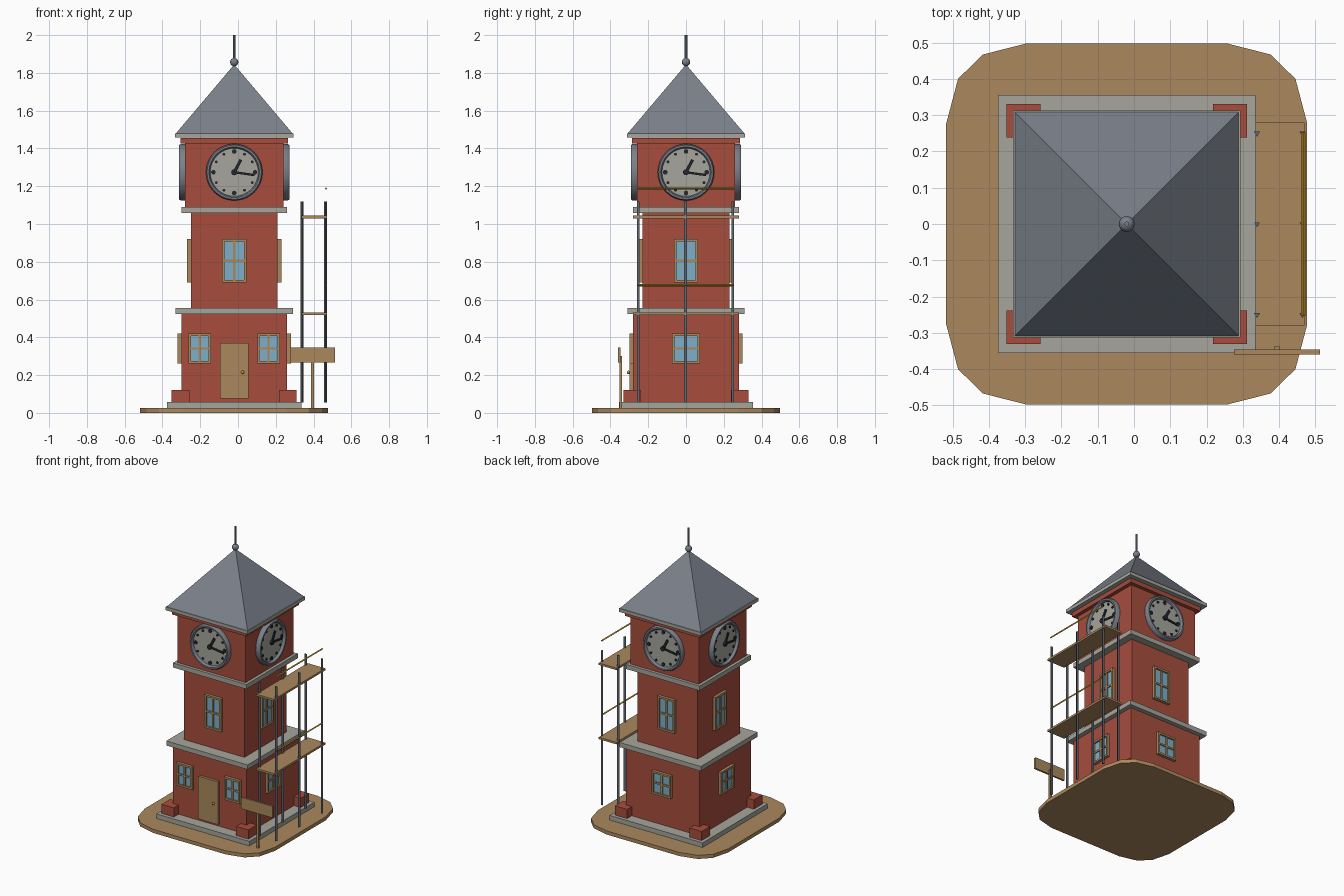
import bpy, bmesh, math
from mathutils import Matrix, Vector

if "Cube" in bpy.data.objects:
    bpy.data.objects.remove(bpy.data.objects["Cube"])

CX = -0.02  # tower axis


def mat(name, r, g, b):
    m = bpy.data.materials.new(name)
    m.diffuse_color = (r, g, b, 1)
    m.use_nodes = True
    m.node_tree.nodes["Principled BSDF"].inputs["Base Color"].default_value = m.diffuse_color
    return m


BRICK = mat("red brick", 0.39, 0.075, 0.048)
STONE = mat("pale stone", 0.38, 0.38, 0.34)
SLATE = mat("slate grey", 0.195, 0.215, 0.255)
WOOD = mat("tan wood", 0.41, 0.25, 0.11)
GLASS = mat("blue glass", 0.21, 0.43, 0.57)
DARK = mat("dark iron", 0.018, 0.02, 0.026)
STEEL = mat("steel pole", 0.12, 0.135, 0.16)
YELLOW = mat("yellow rail", 0.5, 0.29, 0.015)


def finish(bm, name, material, smooth=False):
    bmesh.ops.recalc_face_normals(bm, faces=bm.faces)
    me = bpy.data.meshes.new(name)
    bm.to_mesh(me)
    bm.free()
    me.materials.append(material)
    ob = bpy.data.objects.new(name, me)
    bpy.context.collection.objects.link(ob)
    if smooth:
        bpy.context.view_layer.objects.active = ob
        ob.select_set(True)
        bpy.ops.object.shade_smooth_by_angle(angle=math.radians(40))
        ob.select_set(False)
    return ob


def add_box(bm, x0, x1, y0, y1, z0, z1, m=Matrix()):
    c = Matrix.Translation(((x0 + x1) / 2, (y0 + y1) / 2, (z0 + z1) / 2))
    s = Matrix.Diagonal((x1 - x0, y1 - y0, z1 - z0, 1))
    bmesh.ops.create_cube(bm, size=1, matrix=m @ c @ s)


def add_rod(bm, a, b, r, n, m=Matrix(), r2=None):
    a, b = Vector(a), Vector(b)
    rot = (b - a).to_track_quat('Z', 'Y').to_matrix().to_4x4()
    bmesh.ops.create_cone(bm, cap_ends=True, segments=n, radius1=r, radius2=r if r2 is None else r2,
                          depth=(b - a).length, matrix=m @ Matrix.Translation((a + b) / 2) @ rot)


def box(name, material, *dims):
    bm = bmesh.new()
    add_box(bm, *dims)
    return finish(bm, name, material)


def storey(name, material, h, z0, z1):
    return box(name, material, CX - h, CX + h, -h, h, z0, z1)


def side(k):
    # frame of one tower wall: x along wall, -y outwards
    return Matrix.Translation((CX, 0, 0)) @ Matrix.Rotation(k * math.pi / 2, 4, 'Z')


SIDES = ("front", "right", "back", "left")

# ground slab with rounded corners
quarter = [(0.4975, 0.277), (0.465, 0.40), (0.397, 0.467), (0.277, 0.4975)]
outline = []
for sx, sy in ((1, 1), (-1, 1), (-1, -1), (1, -1)):
    pts = [(sx * x, sy * y) for x, y in quarter]
    outline += pts if sx * sy > 0 else pts[::-1]
bm = bmesh.new()
f = bm.faces.new([bm.verts.new((CX + x, y, 0)) for x, y in outline])
ext = bmesh.ops.extrude_face_region(bm, geom=[f])
bmesh.ops.translate(bm, vec=(0, 0, 0.025), verts=[v for v in ext["geom"] if isinstance(v, bmesh.types.BMVert)])
finish(bm, "ground_slab", WOOD)

# tower body
storey("plinth", STONE, 0.355, 0.025, 0.057)
storey("lower_storey", BRICK, 0.28, 0.055, 0.525)
storey("lower_cornice", STONE, 0.31, 0.523, 0.555)
storey("middle_storey", BRICK, 0.23, 0.553, 1.06)
storey("middle_cornice", STONE, 0.28, 1.058, 1.09)
storey("upper_storey", BRICK, 0.26, 1.088, 1.45)
storey("brick_collar", BRICK, 0.285, 1.425, 1.455)
storey("eaves", STONE, 0.313, 1.457, 1.48)

# corner blocks
bm = bmesh.new()
for k in range(4):
    add_box(bm, 0.238, 0.331, -0.331, -0.238, 0.057, 0.12, side(k))
finish(bm, "corner_blocks", BRICK)

# pyramid roof and finial
bm = bmesh.new()
bmesh.ops.create_cone(bm, cap_ends=True, segments=4, radius1=0.309 * math.sqrt(2), radius2=0, depth=0.365,
                      matrix=Matrix.Translation((CX, 0, 1.4795 + 0.1825)) @ Matrix.Rotation(math.pi / 4, 4, 'Z'))
finish(bm, "roof", SLATE)
bm = bmesh.new()
bmesh.ops.create_uvsphere(bm, u_segments=12, v_segments=8, radius=0.022, matrix=Matrix.Translation((CX, 0, 1.857)))
finish(bm, "finial_ball", SLATE, True)
bm = bmesh.new()
add_rod(bm, (CX, 0, 1.85), (CX, 0, 2.0), 0.007, 8)
finish(bm, "finial_rod", SLATE, True)


def window(name, k, u, wall, w, z0, z1):
    m, t, b = side(k), 0.013, 0.006
    x0, x1, zc = u - w / 2, u + w / 2, (z0 + z1) / 2
    bm = bmesh.new()
    add_box(bm, x0 + t / 2, x1 - t / 2, -wall - 0.009, -wall, z0 + t / 2, z1 - t / 2, m)
    finish(bm, name + "_glass", GLASS)
    bm = bmesh.new()
    o = -wall - 0.02
    for a, c in ((x0, x0 + t), (x1 - t, x1)):
        add_box(bm, a, c, o, -wall, z0, z1, m)
    for a, c in ((z0, z0 + t), (z1 - t, z1)):
        add_box(bm, x0 + t, x1 - t, o, -wall, a, c, m)
    add_box(bm, u - b, u + b, o + 0.004, -wall, z0 + t, z1 - t, m)
    add_box(bm, x0 + t, x1 - t, o + 0.004, -wall, zc - b, zc + b, m)
    finish(bm, name + "_frame", WOOD)


# windows
for s in (-1, 1):
    window("front_lower_window_" + ("left" if s < 0 else "right"), 0, s * 0.182, 0.28, 0.12, 0.262, 0.42)
for k in range(4):
    if k:
        window(SIDES[k] + "_lower_window", k, 0, 0.28, 0.146, 0.262, 0.42)
    window(SIDES[k] + "_middle_window", k, 0, 0.23, 0.128, 0.69, 0.92)

# door and knob
box("door", WOOD, CX - 0.075, CX + 0.075, -0.298, -0.28, 0.075, 0.37)
bm = bmesh.new()
bmesh.ops.create_uvsphere(bm, u_segments=10, v_segments=6, radius=0.009,
                          matrix=Matrix.Translation((0.025, -0.304, 0.215)))
finish(bm, "door_knob", YELLOW, True)

# clocks on all four walls
ZC = 1.274
for k in range(4):
    m = side(k) @ Matrix.Translation((0, 0, ZC))
    bm = bmesh.new()
    add_rod(bm, (0, -0.255, 0), (0, -0.274, 0), 0.135, 32, m)
    finish(bm, SIDES[k] + "_clock_face", STONE, True)
    # rounded rim spun around the clock axis
    bm = bmesh.new()
    prof = [(0.15, -0.258), (0.15, -0.283), (0.144, -0.292), (0.134, -0.292), (0.127, -0.283), (0.127, -0.258)]
    rings = []
    for i in range(32):
        a = i * math.tau / 32
        rings.append([bm.verts.new(m @ Vector((r * math.cos(a), y, r * math.sin(a)))) for r, y in prof])
    for i in range(32):
        p, q = rings[i], rings[(i + 1) % 32]
        for j in range(6):
            n = (j + 1) % 6
            bm.faces.new((p[j], p[n], q[n], q[j]))
    finish(bm, SIDES[k] + "_clock_rim", SLATE, True)
    # hour dots, hub and hands
    bm = bmesh.new()
    for h in range(12):
        a = h * math.tau / 12
        x, z = 0.11 * math.sin(a), 0.11 * math.cos(a)
        add_rod(bm, (x, -0.27, z), (x, -0.28, z), 0.0125 if h % 3 == 0 else 0.008, 10, m)
    add_rod(bm, (0, -0.27, 0), (0, -0.288, 0), 0.016, 12, m)
    for deg, length, w in ((28, 0.075, 0.008), (98, 0.108, 0.006)):
        hm = m @ Matrix.Rotation(math.radians(deg), 4, 'Y')
        add_box(bm, -w, w, -0.283, -0.276, -0.01, length, hm)
    finish(bm, SIDES[k] + "_clock_hands", DARK)

# scaffold: three-sided poles, plank decks, rails
bm = bmesh.new()
for x in (0.339, 0.464):
    for y in (-0.25, 0, 0.25):
        add_rod(bm, (x, y, 0.055), (x, y, 1.12), 0.0095, 3)
finish(bm, "scaffold_poles", STEEL)
for name, z in (("lower", 0.525), ("upper", 1.037)):
    box(name + "_scaffold_deck", WOOD, 0.335, 0.47, -0.28, 0.28, z - 0.007, z + 0.007)
    bm = bmesh.new()
    add_rod(bm, (0.466, -0.254, z + 0.151), (0.466, 0.254, z + 0.151), 0.006, 4)
    finish(bm, name + "_scaffold_rail", YELLOW)

# blank sign board on its post
box("sign_board", WOOD, 0.275, 0.513, -0.359, -0.346, 0.268, 0.347)
box("sign_post", WOOD, 0.386, 0.402, -0.352, -0.338, 0.02, 0.30)
